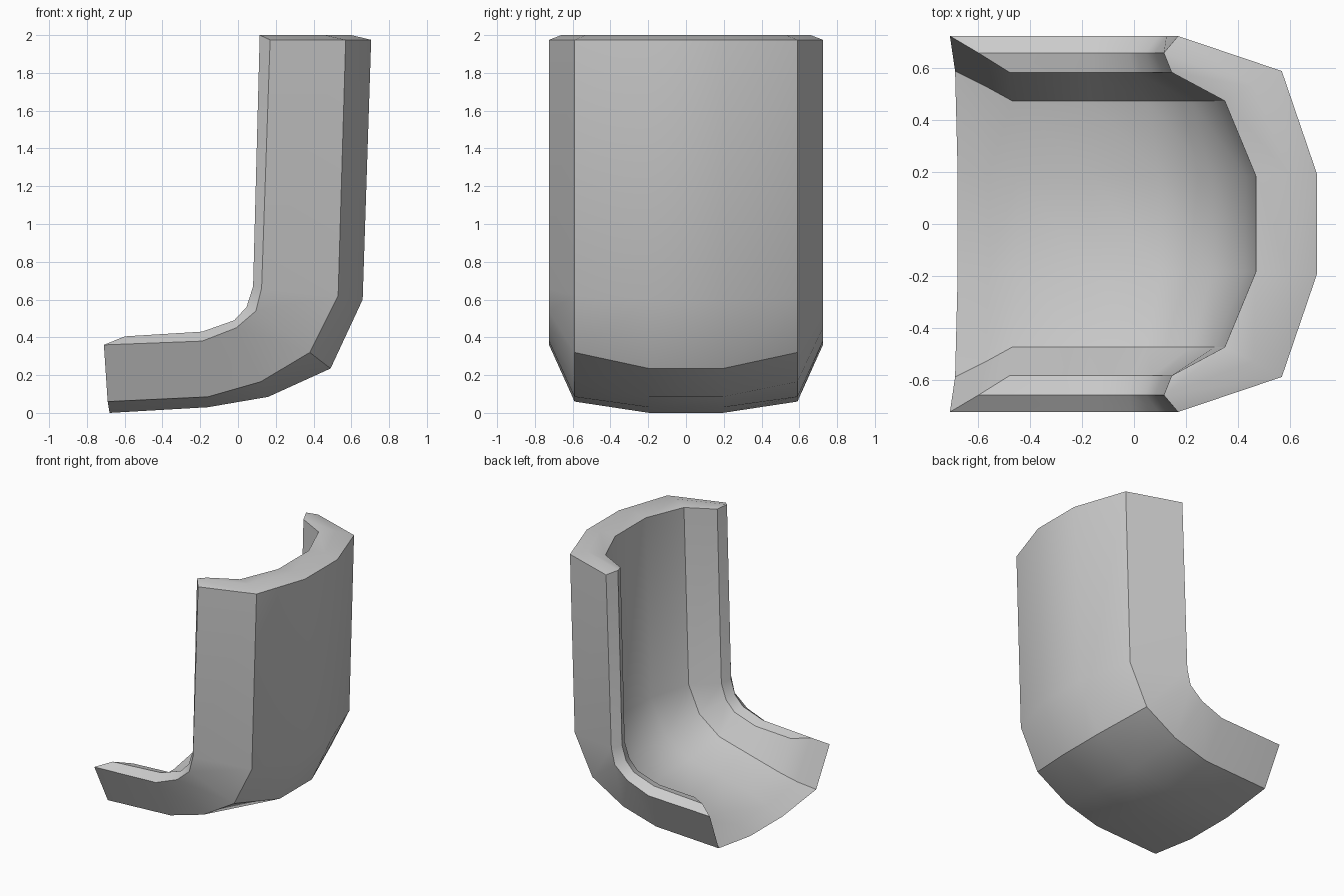
import bpy, bmesh, math

if "Cube" in bpy.data.objects:
    bpy.data.objects.remove(bpy.data.objects["Cube"])

# Each rail runs from the top of the back, round the bend, to the front edge: (y, [(x, z)...])
RIM = (0.725, [(.17, 1.975), (.125, .66), (.095, .54), (-.01, .45), (-.19, .38), (-.71, .36)])
SIDE = (0.59, [(.57, 1.975), (.53, .62), (.38, .32), (.12, .165), (-.16, .085), (-.69, .06)])
BASE = (0.195, [(.705, 1.975), (.66, .60), (.49, .235), (.16, .085), (-.16, .03), (-.68, 0)])
IN_BASE = (0.185, [(.47, 1.985), (.43, .62), (.30, .36), (.10, .23), (-.16, .18), (-.45, .11)])
IN_SIDE = (0.475, [(.35, 1.985), (.31, .64), (.22, .44), (.05, .31), (-.17, .25), (-.47, .17)])
IN_RIM = (0.585, [(.145, 1.985), (.11, .66), (.07, .545), (0, .47), (-.18, .41), (-.48, .395)])
LIP = (0.66, [(.115, 2), (.08, .67), (.045, .56), (-.02, .49), (-.19, .43), (-.60, .405)])

# Middle points of the rounded end caps: (x, y, z) for side and base
CAPS = {0: [(.46, .53, 2), (.60, .19, 2)],
        5: [(-.57, .53, .11), (-.56, .19, .055)]}

bm = bmesh.new()


def rail(spec, sign):
    y, pts = spec
    return [bm.verts.new((x, sign * y, z)) for x, z in pts]


# Closed cross-section made of mirrored rails
outer = [rail(r, 1) for r in (RIM, SIDE, BASE)] + [rail(r, -1) for r in (BASE, SIDE, RIM)]
inner = [rail(r, 1) for r in (IN_RIM, IN_SIDE, IN_BASE)] + \
        [rail(r, -1) for r in (IN_BASE, IN_SIDE, IN_RIM)]
lips = [rail(LIP, 1), rail(LIP, -1)]
loop = outer + [lips[1]] + inner[::-1] + [lips[0]]

# Skin between neighbouring rails
for i, a in enumerate(loop):
    b = loop[(i + 1) % len(loop)]
    for k in range(5):
        bm.faces.new((a[k], b[k], b[k + 1], a[k + 1]))

# Rounded caps at the top and at the front edge
for k, pts in CAPS.items():
    left = [bm.verts.new(p) for p in pts]
    right = [bm.verts.new((x, -y, z)) for x, y, z in reversed(pts)]
    mid = [lips[0][k]] + left + right + [lips[1][k]]
    for i in range(5):
        for row in (outer, inner):
            bm.faces.new((row[i][k], row[i + 1][k], mid[i + 1], mid[i]))

bmesh.ops.recalc_face_normals(bm, faces=bm.faces)
mesh = bpy.data.meshes.new("curved_channel_shell")
bm.to_mesh(mesh)
bm.free()
shell = bpy.data.objects.new("curved_channel_shell", mesh)
bpy.context.collection.objects.link(shell)
bpy.context.view_layer.objects.active = shell
shell.select_set(True)
bpy.ops.object.shade_smooth_by_angle(angle=math.radians(30))
